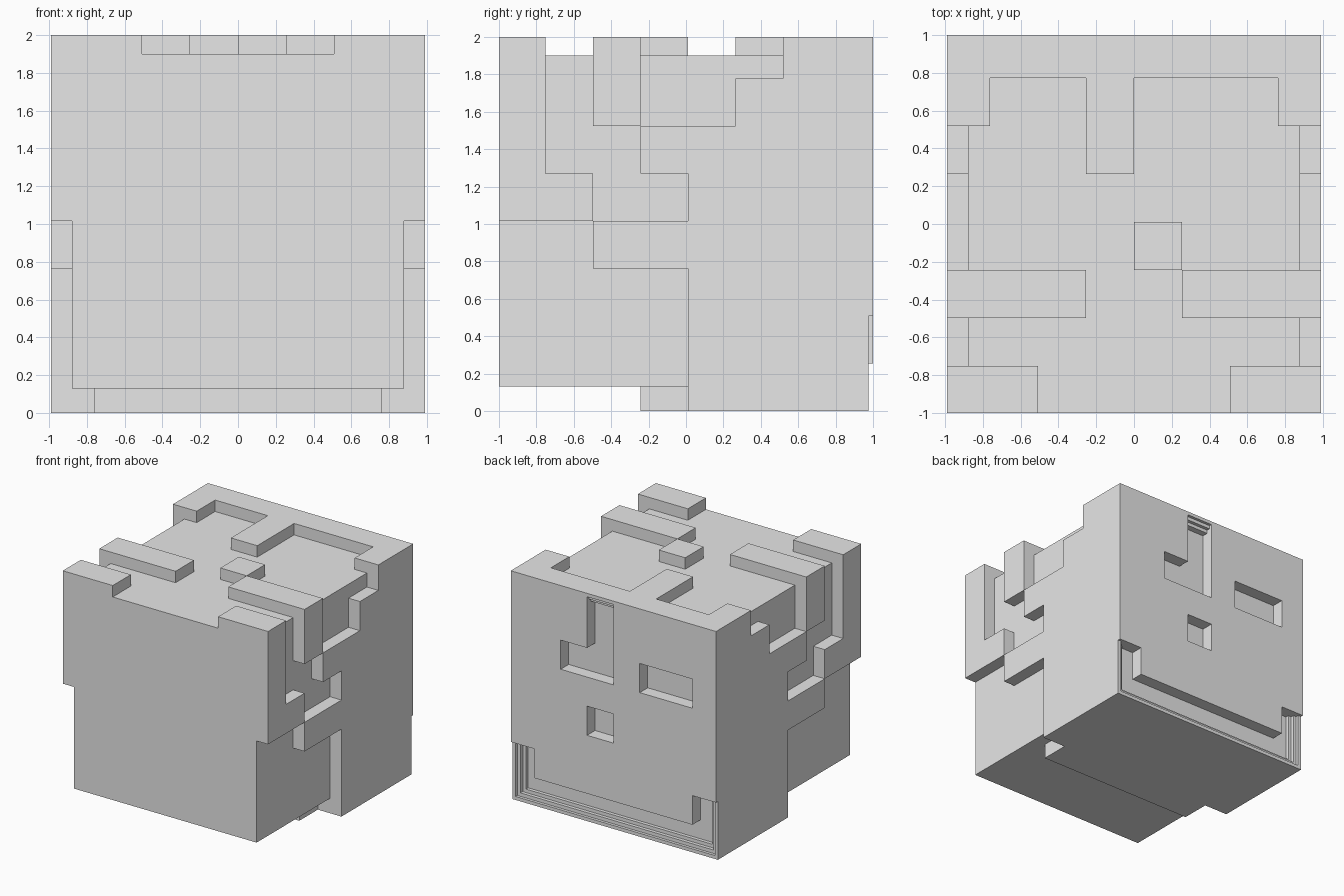
import bpy, bmesh

cube = bpy.data.objects.get("Cube")
if cube:
    bpy.data.objects.remove(cube)

GREY = (0.8, 0.8, 0.8, 1)
mat = bpy.data.materials.new("plain_grey")
mat.use_nodes = True
mat.diffuse_color = GREY
mat.node_tree.nodes["Principled BSDF"].inputs["Base Color"].default_value = GREY

# Main dimensions: outer half width, core half width, back of core, core bottom and top
W, CORE_W, BACK, LOW, HIGH = 0.99, 0.88, 0.89, 0.13, 1.9
PIXEL = 0.254


def edges(start, low, high):
    return [min(max(start + PIXEL * i, low), high) for i in range(9)]


def finish(name, bm):
    bmesh.ops.recalc_face_normals(bm, faces=bm.faces)
    mesh = bpy.data.meshes.new(name)
    bm.to_mesh(mesh)
    bm.free()
    mesh.materials.append(mat)
    obj = bpy.data.objects.new(name, mesh)
    bpy.context.collection.objects.link(obj)
    return obj


def panel(name, rows, us, vs, place, a, b):
    """Extrude a pixel pattern (top row first) from depth a to depth b."""
    bm = bmesh.new()
    for r, row in enumerate(reversed(rows)):
        for c, mark in enumerate(row):
            if mark == "X":
                corners = ((c, r), (c + 1, r), (c + 1, r + 1), (c, r + 1))
                bm.faces.new([bm.verts.new(place(us[i], vs[j], a)) for i, j in corners])
    bmesh.ops.remove_doubles(bm, verts=bm.verts, dist=0.0005)
    grown = bmesh.ops.extrude_face_region(bm, geom=bm.faces[:], use_keep_orig=True)
    shift = [q - p for p, q in zip(place(0, 0, a), place(0, 0, b))]
    bmesh.ops.translate(bm, vec=shift,
                        verts=[g for g in grown["geom"] if isinstance(g, bmesh.types.BMVert)])
    bmesh.ops.dissolve_limit(bm, angle_limit=0.01, verts=bm.verts, edges=bm.edges)
    return finish(name, bm)


def box(name, x, y, z):
    bm = bmesh.new()
    bmesh.ops.create_cube(bm, size=1)
    for v in bm.verts:
        v.co = [r[0] if c < 0 else r[1] for c, r in zip(v.co, (x, y, z))]
    return finish(name, bm)


xs = edges(-4 * PIXEL, -W, W)
ys = edges(-1.005, -1, BACK)
side_zs = edges(0, LOW, HIGH)
back_zs = edges(0, 0, 2)

# Head block
box("head_core", (-CORE_W, CORE_W), (-1, BACK), (LOW, HIGH))

# Side layers
side_rows = ["X.X...XX", "X.X..XXX", "X..XXXXX", "XX..XXXX",
             "..XXXXXX", "....XXXX", "....XXXX", "....XXXX"]
for name, s in (("left", 1), ("right", -1)):
    panel(name + "_side_layer", side_rows, ys, side_zs,
          lambda u, v, d: (d, u, v), s * CORE_W, s * W)

# Top layer
top_rows = ["XXXXXXXX", "X..X...X", "...X....", "........",
            "....X...", "XXX..XXX", "........", "XX....XX"]
panel("top_layer", top_rows, xs, ys, lambda u, v, d: (u, v, d), HIGH, 2)

# Bottom layer
bottom_rows = ["XXXXXXXX"] * 4 + [".XXXXXX."] + ["........"] * 3
panel("bottom_layer", bottom_rows, xs, ys, lambda u, v, d: (u, v, d), 0, LOW)

# Back layer
back_rows = ["XXXX.XXX", "XXXX.XXX", "X..X..XX", "XXXXXXXX",
             "XXXX.XXX", "XXXXXXXX", ".XXXXXX.", "........"]
panel("back_layer", back_rows, xs, back_zs, lambda u, v, d: (u, d, v), BACK, 1)

# Stepped rims inside the open parts of the back
STEP = 0.03
for k, depth in enumerate((0.975, 0.95, 0.92)):
    a, b = k * STEP, (k + 1) * STEP
    box("bottom_rim_step", (a - W, W - a), (BACK, depth), (a, b))
    box("top_rim_step", (xs[4], xs[5]), (BACK, depth + 0.025), (2 - b, 2 - a))
    for s in (1, -1):
        box("side_rim_step", sorted((s * (W - a), s * (W - b))), (BACK, depth),
            (b, back_zs[2]))
